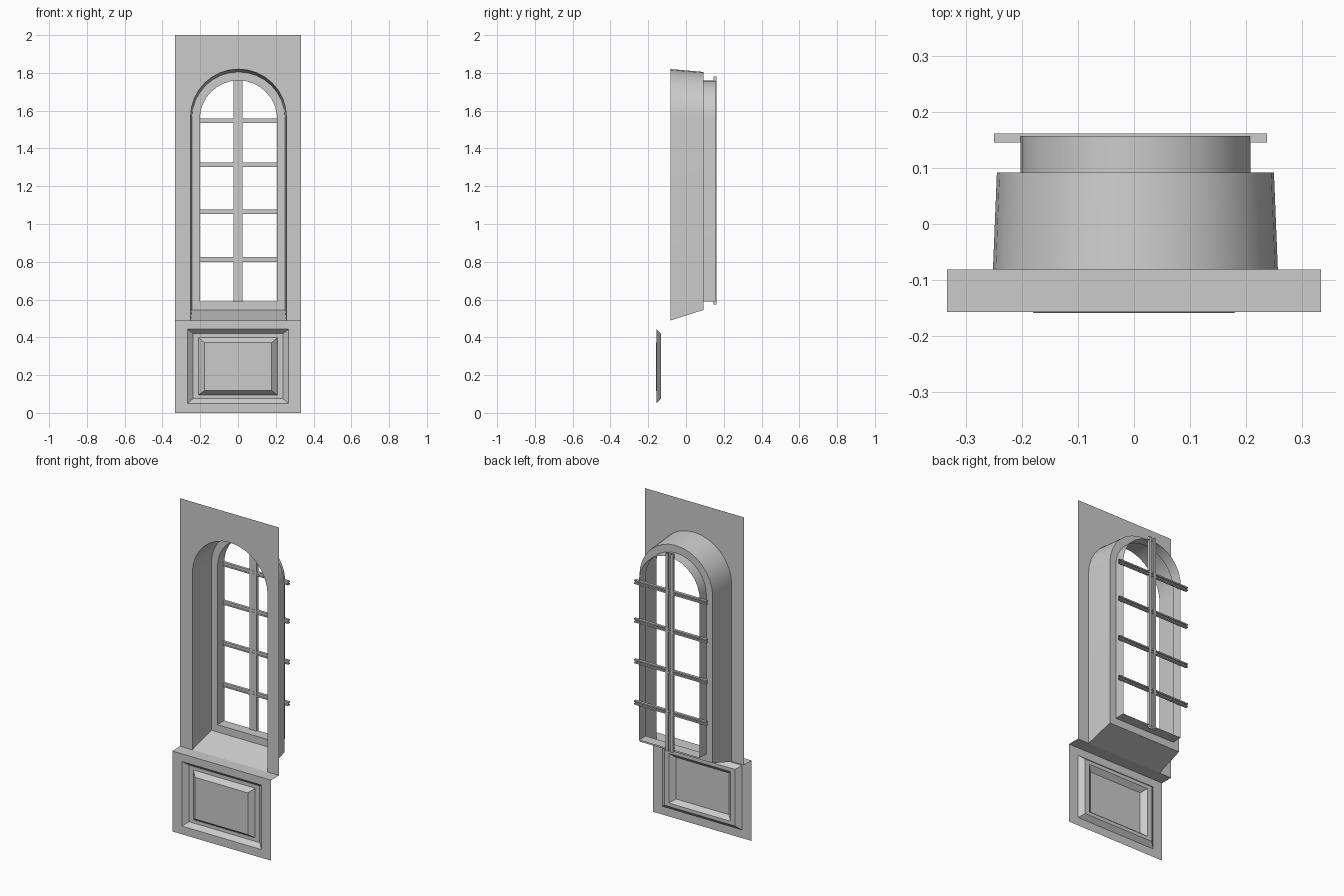
import bpy, bmesh
from math import sin, cos, pi, radians

if "Cube" in bpy.data.objects:
    bpy.data.objects.remove(bpy.data.objects["Cube"])

CX = 0.0025   # window centre line
SEG = 16      # arch segments


def make(name, polys, smooth=False):
    """Mesh object from a list of polygons (each a list of points)."""
    bm = bmesh.new()
    for p in polys:
        bm.faces.new([bm.verts.new(v) for v in p])
    bmesh.ops.remove_doubles(bm, verts=bm.verts, dist=1e-5)
    me = bpy.data.meshes.new(name)
    bm.to_mesh(me)
    bm.free()
    ob = bpy.data.objects.new(name, me)
    bpy.context.collection.objects.link(ob)
    if smooth:
        bpy.ops.object.select_all(action='DESELECT')
        bpy.context.view_layer.objects.active = ob
        ob.select_set(True)
        bpy.ops.object.shade_smooth_by_angle(angle=radians(30))
    return ob


def arch(r, y, bottom, top):
    """Arch outline, counter-clockwise from the front."""
    zc = top - r
    pts = [(CX + r, y, bottom)]
    pts += [(CX + r * cos(pi * i / SEG), y, zc + r * sin(pi * i / SEG)) for i in range(SEG + 1)]
    return pts + [(CX - r, y, bottom)]


def rect(hx, y, z0, z1):
    return [(hx, y, z0), (hx, y, z1), (-hx, y, z1), (-hx, y, z0)]


def loft(loops):
    """Quads bridging consecutive closed loops."""
    out = []
    for a, b in zip(loops, loops[1:]):
        n = len(a)
        out += [[a[i], a[(i + 1) % n], b[(i + 1) % n], b[i]] for i in range(n)]
    return out


# Upper wall sheet with the arched opening, and the ledge beneath it
opening = arch(0.254, -0.081, 0.49, 1.82)
make("wall", [[(0.333, -0.081, 0.49), (0.333, -0.081, 2), (-0.333, -0.081, 2),
               (-0.333, -0.081, 0.49)] + opening[::-1]])
make("ledge", [[(-0.333, -0.157, 0.49), (0.333, -0.157, 0.49),
                (0.333, -0.081, 0.49), (-0.333, -0.081, 0.49)]])

# Tapered reveal, frame face and inner reveal
make("window_reveal", loft([opening,
                            arch(0.247, 0.092, 0.545, 1.805),
                            arch(0.205, 0.092, 0.59, 1.76),
                            arch(0.205, 0.157, 0.59, 1.76)]), smooth=True)

# Lower wall with recessed moulding and raised field
field = rect(0.178, -0.159, 0.118, 0.372)
make("lower_panel", loft([rect(0.333, -0.157, 0, 0.49),
                          rect(0.268, -0.157, 0.05, 0.443),
                          rect(0.238, -0.132, 0.075, 0.42),
                          rect(0.208, -0.132, 0.096, 0.398),
                          field]) + [field])


def bar(name, w, start, end, place):
    """Open-ended glazing bar with a groove on front and back."""
    g, y0, y1 = 0.35 * w, 0.145, 0.161
    prof = [(-w, y0), (-g, y0), (-g, y0 + 0.003), (g, y0 + 0.003), (g, y0), (w, y0),
            (w, y1), (g, y1), (g, y1 - 0.008), (-g, y1 - 0.008), (-g, y1), (-w, y1)]
    ob = make(name, loft([[place(u, y, t) for u, y in prof] for t in (start, end)]))
    bm = bmesh.new()
    bm.from_mesh(ob.data)
    bmesh.ops.recalc_face_normals(bm, faces=bm.faces)
    bm.to_mesh(ob.data)
    bm.free()


# Glazing bars
bar("vertical_bar", 0.024, 0.575, 1.782, lambda u, y, t: (u, y, t))
for k, z in enumerate((0.812, 1.064, 1.313, 1.547)):
    bar(f"horizontal_bar_{k + 1}", 0.012, -0.25, 0.237, lambda u, y, t, z=z: (t, y, z + u))
